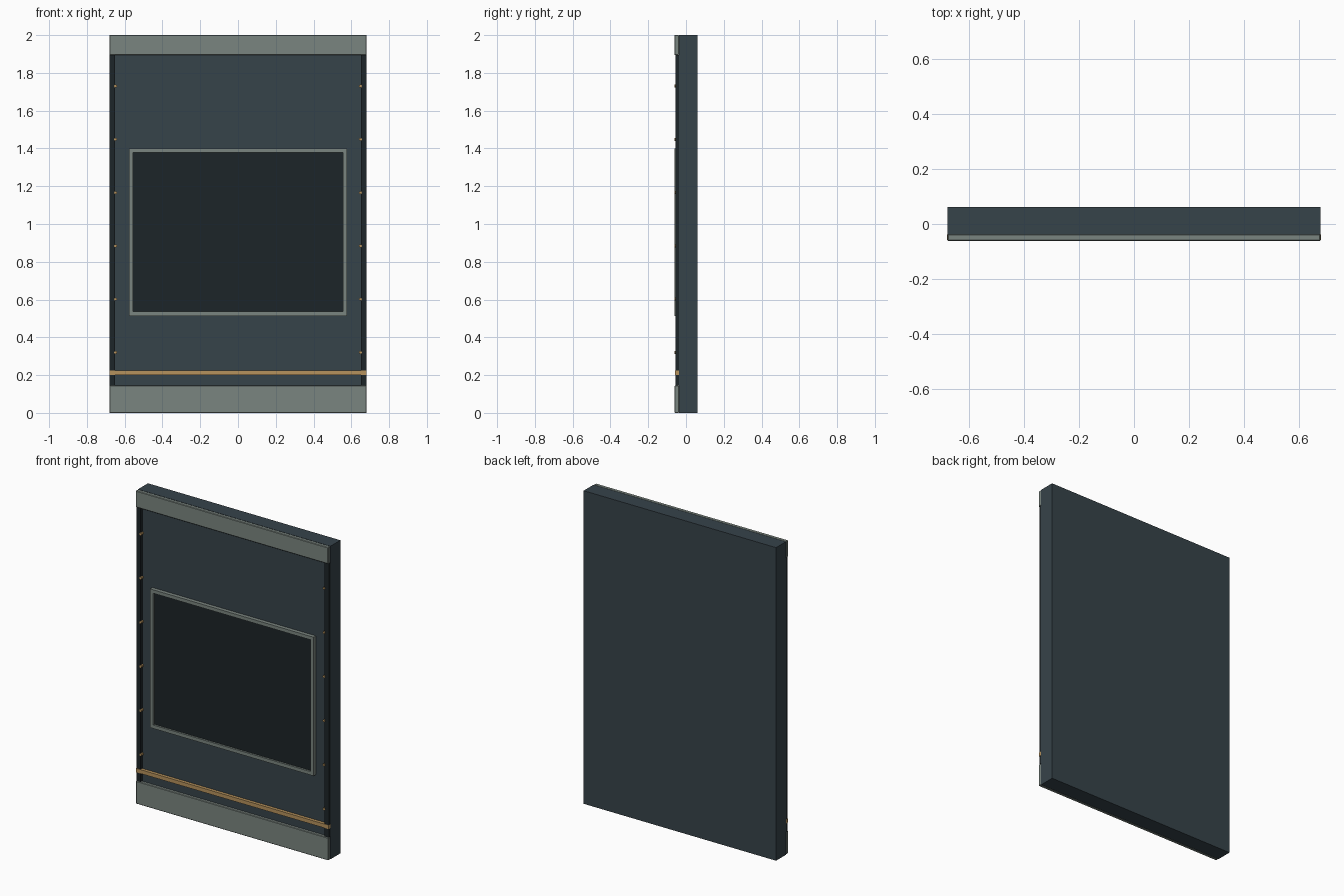
import bpy, bmesh
from mathutils import Matrix

if "Cube" in bpy.data.objects:
    bpy.data.objects.remove(bpy.data.objects["Cube"])


def material(name, rgb):
    m = bpy.data.materials.new(name)
    m.diffuse_color = (*rgb, 1)
    m.use_nodes = True
    m.node_tree.nodes["Principled BSDF"].inputs["Base Color"].default_value = m.diffuse_color
    return m


SLATE = material("slate", (0.037, 0.056, 0.068))
GREY = material("grey_trim", (0.195, 0.235, 0.215))
DARK = material("dark", (0.012, 0.018, 0.021))
BRASS = material("brass", (0.47, 0.29, 0.11))

BACK, FACE = 0.062, -0.038  # y of the slab's rear and front


def finish(name, bm, mat):
    me = bpy.data.meshes.new(name)
    bm.to_mesh(me)
    bm.free()
    me.materials.append(mat)
    ob = bpy.data.objects.new(name, me)
    bpy.context.collection.objects.link(ob)
    return ob


def box(name, x, y, z, mat, bevel=0.0):
    bm = bmesh.new()
    bmesh.ops.create_cube(bm, size=1)
    for v in bm.verts:
        v.co = [r[0] + (c + 0.5) * (r[1] - r[0]) for c, r in zip(v.co, (x, y, z))]
    if bevel:
        bmesh.ops.bevel(bm, geom=bm.edges[:], offset=bevel, segments=1, affect='EDGES')
    return finish(name, bm, mat)


# Main slab with head rail and plinth
box("wall_slab", (-0.68, 0.68), (FACE, BACK), (0, 2), SLATE)
box("head_rail", (-0.68, 0.68), (-0.062, FACE), (1.895, 2), GREY, 0.003)
box("plinth", (-0.68, 0.68), (-0.060, FACE), (0, 0.145), GREY, 0.003)

# Brass line above the plinth
box("brass_line", (-0.681, 0.681), (-0.058, FACE), (0.20, 0.225), BRASS)

# Recessed screen and its frame
box("inset_panel", (-0.558, 0.558), (-0.050, FACE), (0.53, 1.385), DARK)
for name, z in (("frame_top", (1.378, 1.40)), ("frame_bottom", (0.514, 0.536))):
    box(name, (-0.578, 0.578), (-0.062, FACE), z, GREY)
for side, s in (("left", -1), ("right", 1)):
    box("frame_" + side, sorted((s * 0.556, s * 0.578)), (-0.062, FACE), (0.536, 1.378), GREY)

    # Dark edge strip with a column of brass studs
    box("edge_strip_" + side, sorted((s * 0.65, s * 0.68)), (-0.055, FACE), (0.145, 1.895), DARK)
    for i in range(6):
        bm = bmesh.new()
        bmesh.ops.create_cone(bm, cap_ends=True, segments=8, radius1=0.008, radius2=0.008, depth=0.022,
                              matrix=Matrix.Translation((s * 0.648, -0.049, 0.32 + 0.282 * i))
                              @ Matrix.Rotation(1.5708, 4, 'X'))
        finish(f"stud_{side}_{i + 1}", bm, BRASS)
